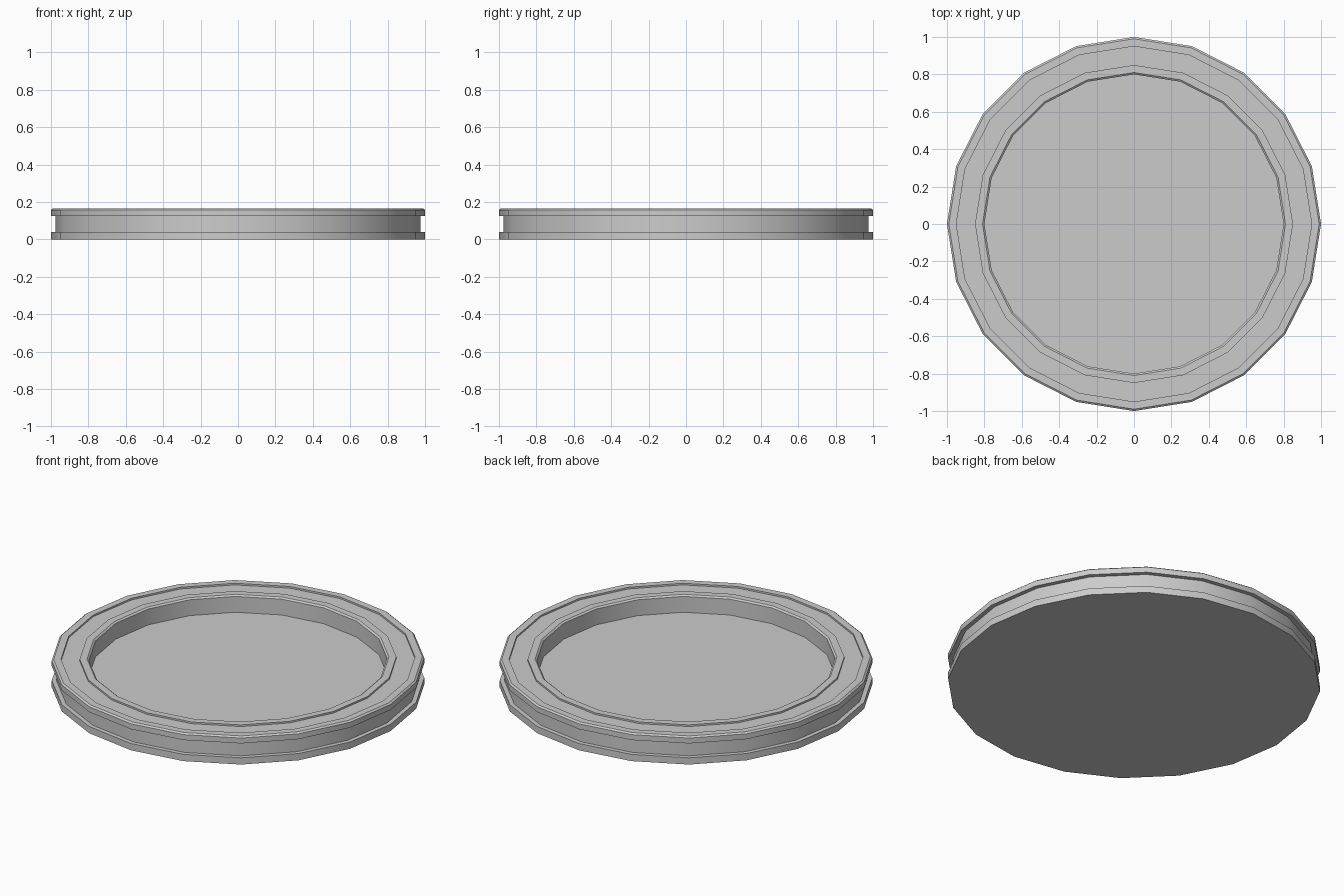
import bpy
import bmesh
import math

if "Cube" in bpy.data.objects:
    bpy.data.objects.remove(bpy.data.objects["Cube"])

SIDES = 20

# Cross-section (radius, height), from the underside rim round to the dish floor
PROFILE = [
    (1.0, 0.0), (1.0, 0.04),                  # lower flange
    (0.975, 0.04), (0.975, 0.125),            # side groove
    (1.0, 0.125), (1.0, 0.157), (0.99, 0.165),  # upper flange with bevel
    (0.95, 0.165), (0.95, 0.155),             # shallow channel in the rim
    (0.85, 0.155), (0.85, 0.165),
    (0.81, 0.165), (0.80, 0.157),             # inner lip bevel
    (0.80, 0.063),                            # inner wall
]


def lathe(name, profile, sides):
    bm = bmesh.new()
    rings = []
    for r, z in profile:
        rings.append([bm.verts.new((r * math.cos(math.tau * i / sides),
                                    r * math.sin(math.tau * i / sides), z))
                      for i in range(sides)])
    for a, b in zip(rings, rings[1:]):
        for i in range(sides):
            j = (i + 1) % sides
            bm.faces.new((a[i], a[j], b[j], b[i]))
    # Flat underside and flat dish floor
    bm.faces.new(rings[0][::-1])
    bm.faces.new(rings[-1])
    bmesh.ops.recalc_face_normals(bm, faces=bm.faces)
    mesh = bpy.data.meshes.new(name)
    bm.to_mesh(mesh)
    bm.free()
    obj = bpy.data.objects.new(name, mesh)
    bpy.context.collection.objects.link(obj)
    return obj


# Round shallow dish
dish = lathe("round_dish", PROFILE, SIDES)
bpy.context.view_layer.objects.active = dish
dish.select_set(True)
bpy.ops.object.shade_smooth_by_angle(angle=math.radians(30))
